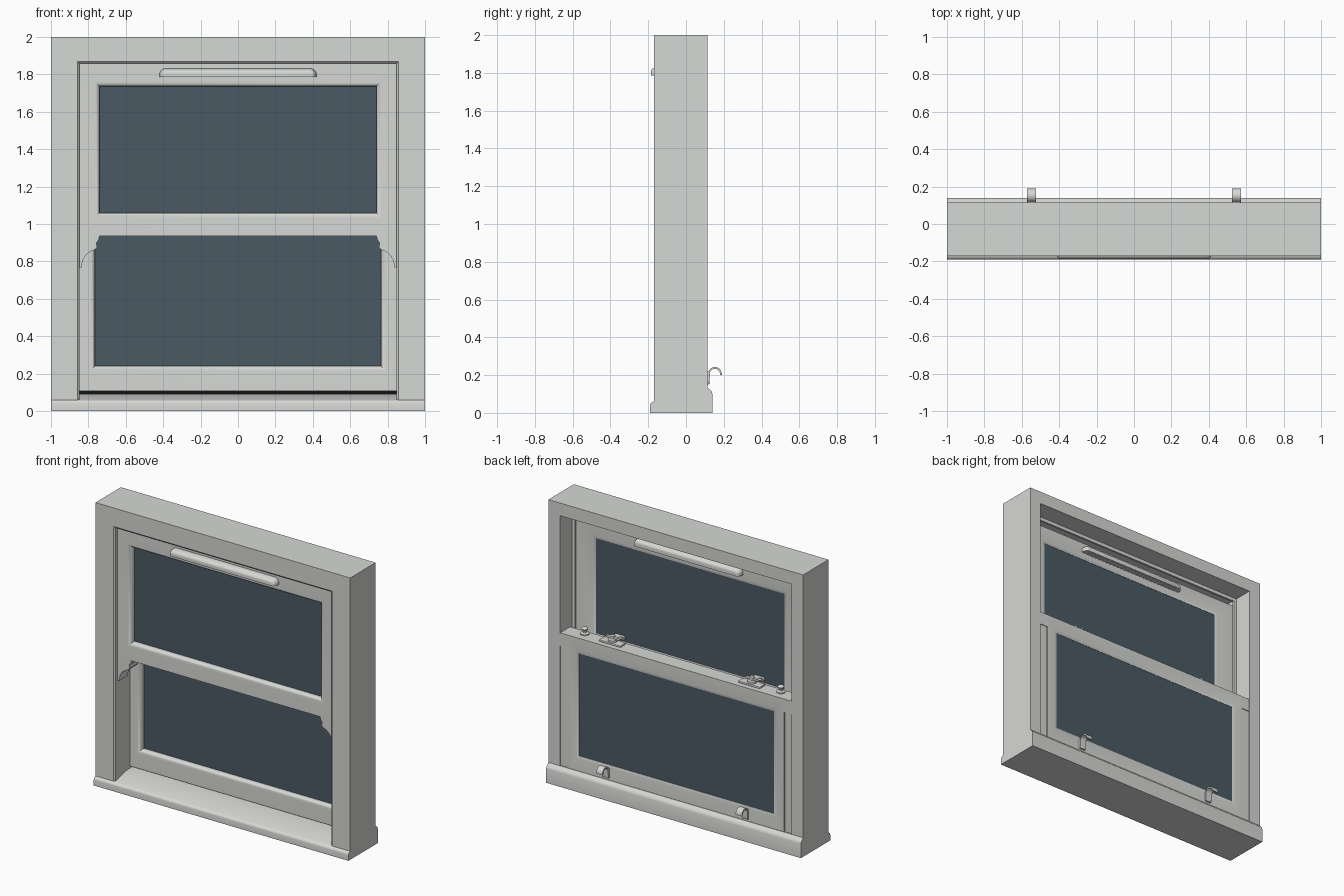
import bpy, bmesh, math
from mathutils import Vector

if "Cube" in bpy.data.objects:
    bpy.data.objects.remove(bpy.data.objects["Cube"])


def material(name, rgb):
    m = bpy.data.materials.new(name)
    m.diffuse_color = (*rgb, 1)
    m.use_nodes = True
    m.node_tree.nodes["Principled BSDF"].inputs["Base Color"].default_value = m.diffuse_color
    return m


PAINT = material("pale_grey_paint", (0.675, 0.69, 0.665))
GLASS = material("slate_glass", (0.071, 0.101, 0.127))
SEAL = material("black_seal", (0.006, 0.006, 0.006))


def finish(name, bm, mat, smooth=False):
    bmesh.ops.recalc_face_normals(bm, faces=bm.faces)
    me = bpy.data.meshes.new(name)
    bm.to_mesh(me)
    bm.free()
    me.materials.append(mat)
    ob = bpy.data.objects.new(name, me)
    bpy.context.collection.objects.link(ob)
    if smooth:
        bpy.ops.object.select_all(action='DESELECT')
        ob.select_set(True)
        bpy.context.view_layer.objects.active = ob
        bpy.ops.object.shade_smooth_by_angle(angle=math.radians(35))
    return ob


def box(name, x, y, z, mat=PAINT, bevel=0, segments=2):
    """Box from (min, max) pairs, optionally with rounded edges."""
    bm = bmesh.new()
    bmesh.ops.create_cube(bm, size=1)
    for v in bm.verts:
        v.co = Vector([(a + b) / 2 + c * (b - a) for (a, b), c in zip((x, y, z), v.co)])
    if bevel:
        bmesh.ops.bevel(bm, geom=bm.edges[:], offset=bevel, segments=segments,
                        profile=0.5, affect='EDGES')
    return finish(name, bm, mat, bool(bevel))


def loft(name, rows, mat=PAINT, smooth=False, closed=False):
    """Skin equal loops of points; cap the ends unless the rows close up."""
    bm = bmesh.new()
    rows = [[bm.verts.new(p) for p in r] for r in rows]
    n = len(rows[0])
    for r, s in zip(rows, rows[1:] + rows[:1] if closed else rows[1:]):
        for k in range(n):
            j = (k + 1) % n
            bm.faces.new((r[k], r[j], s[j], s[k]))
    if not closed:
        bm.faces.new(rows[0][::-1])
        bm.faces.new(rows[-1])
    return finish(name, bm, mat, smooth)


def prism(name, points, axis, lo, hi, smooth=False):
    """Extrude an outline: axis x takes (y, z) points, axis y takes (x, z)."""
    rows = [[(d, a, b) if axis == 'x' else (a, d, b) for a, b in points] for d in (lo, hi)]
    return loft(name, rows, smooth=smooth)


def ring(name, loops):
    """Rectangular surround: each loop is (half width, bottom, top, y)."""
    rows = [[(-w, y, b), (w, y, b), (w, y, t), (-w, y, t)] for w, b, t, y in loops]
    return loft(name, rows, smooth=True, closed=True)


def turned(name, profile, x, y, z, n=16):
    """Lathe (radius, height) pairs around a vertical axis."""
    turn = [2 * math.pi * k / n for k in range(n)]
    rows = [[(x + r * math.cos(a), y + r * math.sin(a), z + h) for a in turn]
            for r, h in profile]
    return loft(name, rows, smooth=True)


def sash(name, outer, pane, y0, y1):
    """Sash surround with rounded glazing mouldings, plus its glass."""
    (w, b, t), (gw, gb, gt) = outer, pane

    def grow(d, y):
        return (gw + d, gb - d, gt + d, y)
    quarter = [math.radians(15 * i) for i in range(7)]
    front = [grow(0.026 * (1 - math.sin(a)), y0 + 0.026 * (1 - math.cos(a))) for a in quarter]
    ring(name + "_surround", [(w, b, t, y1), (w, b, t, y0)] + front + [
        grow(0, y0 + 0.042), grow(0, y1 - 0.006), grow(0.008, y1 - 0.004), grow(0.018, y1)])
    box(name + "_glass", (-gw - 0.003, gw + 0.003), (y0 + 0.038, y1 - 0.008),
        (gb - 0.003, gt + 0.003), GLASS)


def vent(name, y_wall, depth, z0, z1):
    """Hood with a flat underside, rounded top corners and a curved front."""
    rows = []
    for i in range(7):
        a = math.radians(15 * i)
        d = 0.024 * (1 - math.cos(a))
        w, top, r = 0.42 - d, z1 - d, 0.036 - d
        arc = [math.radians(15 * k) for k in range(7)]
        right = [(w - r + r * math.cos(t), top - r + r * math.sin(t)) for t in arc]
        pts = [(-w, z0), (w, z0)] + right + [(-x, z) for x, z in right[::-1]]
        rows.append([(x, y_wall + depth * math.sin(a), z) for x, z in pts])
    loft(name, rows, smooth=True)


# Outer box frame, with a narrower lip and eased edge at the front
ring("box_frame", [(1, 0.004, 2, 0.115), (1, 0.004, 2, -0.17),
                   (0.858, 0.03, 1.868, -0.17), (0.848, 0.03, 1.858, -0.160),
                   (0.848, 0.03, 1.858, -0.142), (0.91, 0.03, 1.91, -0.142),
                   (0.91, 0.03, 1.91, 0.115)])

# Sill: rounded front nose, sloping top, raised rear board
prism("sill", [(-0.19, 0), (0.14, 0), (0.14, 0.10), (0.136, 0.113), (0.127, 0.122),
               (0.115, 0.135), (0.107, 0.135), (0.107, 0.09), (-0.03, 0.09),
               (-0.17, 0.06), (-0.181, 0.056), (-0.188, 0.049), (-0.19, 0.04)],
      'x', -1, 1, smooth=True)
box("bottom_seal", (-0.848, 0.848), (0.035, 0.09), (0.088, 0.106), SEAL)

# Sliding sashes: upper one in front, lower one behind
sash("upper_sash", (0.893, 0.935, 1.858), (0.74, 1.06, 1.735), -0.14, -0.04)
sash("lower_sash", (0.848, 0.106, 1.078), (0.765, 0.24, 0.967), 0.0, 0.112)

# Parting bead between the sashes
ring("parting_bead", [(0.912, 0.05, 1.912, -0.022), (0.912, 0.05, 1.912, -0.036),
                      (0.888, 0.06, 1.885, -0.036), (0.888, 0.06, 1.885, -0.022)])

for s, side in ((-1, "left"), (1, "right")):
    def span(a, b):
        return tuple(sorted((s * a, s * b)))

    # Jamb linings in front of and beside the lower sash, and the rail end above
    box(side + "_jamb_lining", span(0.849, 0.912), (-0.143, 0.0), (0.06, 0.932))
    box(side + "_jamb_cover", span(0.851, 0.912), (0.0, 0.107), (0.08, 0.985))
    box(side + "_rail_end", span(0.847, 0.909), (0.0, 0.112), (0.985, 1.078))

    # Curved horn below the upper sash
    horn = [(0.848, 0.94), (0.74, 0.94), (0.745, 0.915), (0.757, 0.898), (0.753, 0.878),
            (0.763, 0.864), (0.79, 0.852), (0.812, 0.835), (0.828, 0.81),
            (0.834, 0.785), (0.836, 0.768), (0.848, 0.768)]
    prism(side + "_sash_horn", [(s * x, z) for x, z in horn], 'y', -0.139, -0.042)

    # Hooked sash lift: back plate and curled strip
    cx = s * 0.547
    box(side + "_lift_plate", (cx - 0.024, cx + 0.024), (0.108, 0.124), (0.15, 0.222),
        bevel=0.004)
    arc = [math.radians(190 - 20 * i) for i in range(11)]
    outer = [(0.153 + 0.037 * math.cos(a), 0.206 + 0.037 * math.sin(a)) for a in arc]
    inner = [(0.153 + 0.027 * math.cos(a), 0.206 + 0.027 * math.sin(a)) for a in arc]
    prism(side + "_lift_hook", [(0.112, 0.165)] + outer + inner[::-1] + [(0.124, 0.165)],
          'x', cx - 0.024, cx + 0.024, smooth=True)

    # Fastener on the meeting rail: base, pivot, lever and keeper
    box(side + "_fastener_base", (cx - 0.085, cx + 0.085), (0.012, 0.075), (1.076, 1.09),
        bevel=0.004)
    turned(side + "_fastener_pivot", [(0.03, 0), (0.03, 0.016), (0.018, 0.022), (0.018, 0.04),
                                      (0.010, 0.047)], cx, 0.04, 1.088)
    box(side + "_fastener_lever", (cx - 0.065, cx + 0.05), (0.030, 0.050), (1.108, 1.124),
        bevel=0.005)
    turned(side + "_lever_knob", [(0.006, 0), (0.013, 0.006), (0.015, 0.013), (0.011, 0.022),
                                  (0.004, 0.026)], cx - 0.06, 0.038, 1.112)
    box(side + "_fastener_keeper", (cx - 0.04, cx + 0.04), (-0.06, 0.01), (1.078, 1.10),
        bevel=0.005)

    # Travel stop knob
    turned(side + "_stop_knob", [(0.030, 0), (0.030, 0.008), (0.012, 0.013), (0.012, 0.025),
                                 (0.021, 0.032), (0.022, 0.040), (0.015, 0.048),
                                 (0.005, 0.051)], s * 0.77, 0.035, 1.077)

# Ventilator hoods on both faces of the top rail
vent("front_vent", -0.139, -0.047, 1.786, 1.832)
vent("rear_vent", -0.041, 0.045, 1.786, 1.835)
# Air slots under the rear hood
for i in range(24):
    x = -0.368 + i * 0.032
    box("rear_vent_rib", (x - 0.005, x + 0.005), (-0.041, -0.006), (1.782, 1.787))
